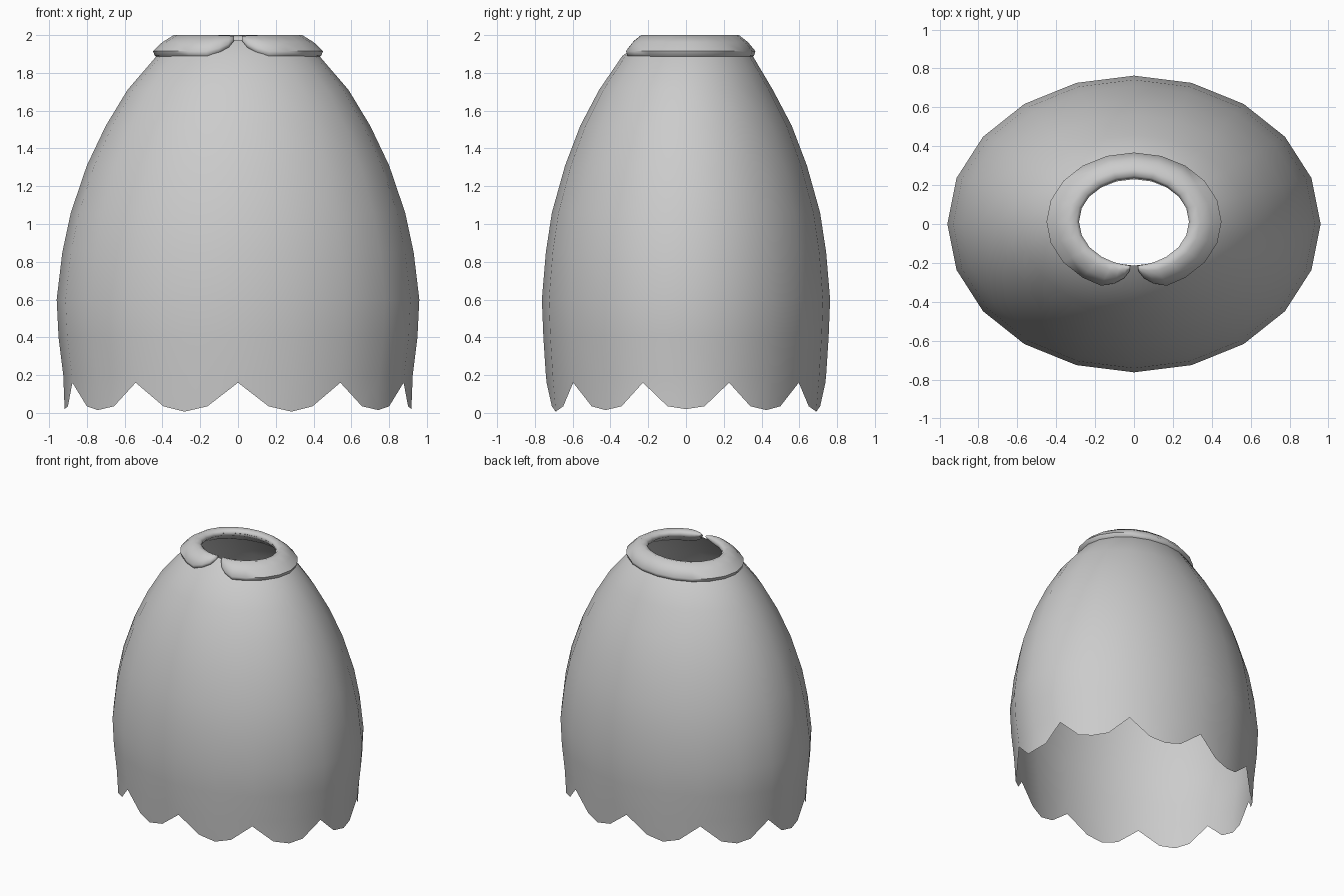
import bpy, bmesh
from math import sin, cos, radians

if "Cube" in bpy.data.objects:
    bpy.data.objects.remove(bpy.data.objects["Cube"])


def ell(a, rx, ry, z, cy=0.0):
    # angle measured from the front (-y)
    return (rx * sin(radians(a)), cy - ry * cos(radians(a)), z)


def finish(name, bm, angle):
    bmesh.ops.recalc_face_normals(bm, faces=bm.faces)
    me = bpy.data.meshes.new(name)
    bm.to_mesh(me)
    bm.free()
    ob = bpy.data.objects.new(name, me)
    bpy.context.collection.objects.link(ob)
    bpy.ops.object.select_all(action='DESELECT')
    ob.select_set(True)
    bpy.context.view_layer.objects.active = ob
    bpy.ops.object.shade_smooth_by_angle(angle=radians(angle))
    return ob


# Cape body: 20-sided oval shell, open at neck and hem (z, rx, ry)
profile = [(1.975, .288, .222), (1.89, .43, .345), (1.71, .585, .46),
           (1.52, .70, .56), (1.31, .80, .64), (1.06, .885, .71),
           (.85, .93, .742), (.60, .96, .763), (.40, .95, .755),
           (.20, .925, .742)]
N = 20
bm = bmesh.new()
rings = [[bm.verts.new(ell(i * 18, rx, ry, z, 0.008 if z > 1.8 else 0))
          for i in range(N)] for z, rx, ry in profile]
for a, b in zip(rings, rings[1:]):
    for i in range(N):
        j = (i + 1) % N
        bm.faces.new((a[i], a[j], b[j], b[i]))

# Scalloped hem: ten scallops with notches every 36 degrees
hem, mid = [], []
for i in range(N):
    notch = i % 2 == 0
    low = .005 + .015 * sin(radians(i * 18)) ** 2
    r = (.922, .738) if notch else (.918, .725)
    hem.append(bm.verts.new(ell(i * 18, *r, .16 if notch else low)))
for i in range(N):
    a, b = hem[i].co, hem[(i + 1) % N].co
    p = a.lerp(b, .57 if i % 2 == 0 else .43)
    p.z = .035
    mid.append(bm.verts.new(p))
last = rings[-1]
for i in range(N):
    j = (i + 1) % N
    bm.faces.new((last[i], last[j], mid[i]))
    bm.faces.new((last[i], mid[i], hem[i]))
    bm.faces.new((last[j], hem[j], mid[i]))
finish("cape_body", bm, 60)

# Folded collar: closed section swept round the neck, shrinking to front tips
section = [(.285, 1.955), (.283, 1.978), (.298, 1.992), (.34, 2.0),
           (.40, 1.963), (.45, 1.915), (.44, 1.89), (.42, 1.88), (.39, 1.885)]
half = [(4, .22), (8, .52), (14, .78), (22, 1.0)]
stations = half + [(a, 1.0) for a in range(36, 325, 18)]
stations += [(360 - a, s) for a, s in reversed(half)]
bm = bmesh.new()
rings = []
for a, s in stations:
    ring = []
    for r, z in section:
        r2, z2 = .287 + (r - .287) * s, 1.993 + (z - 1.993) * s
        ring.append(bm.verts.new(ell(a, r2, r2 * .79, z2, .012)))
    rings.append(ring)
M = len(section)
for a, b in zip(rings, rings[1:]):
    for k in range(M):
        m = (k + 1) % M
        bm.faces.new((a[k], a[m], b[m], b[k]))
bm.faces.new(rings[0])
bm.faces.new(rings[-1])
finish("collar", bm, 60)
